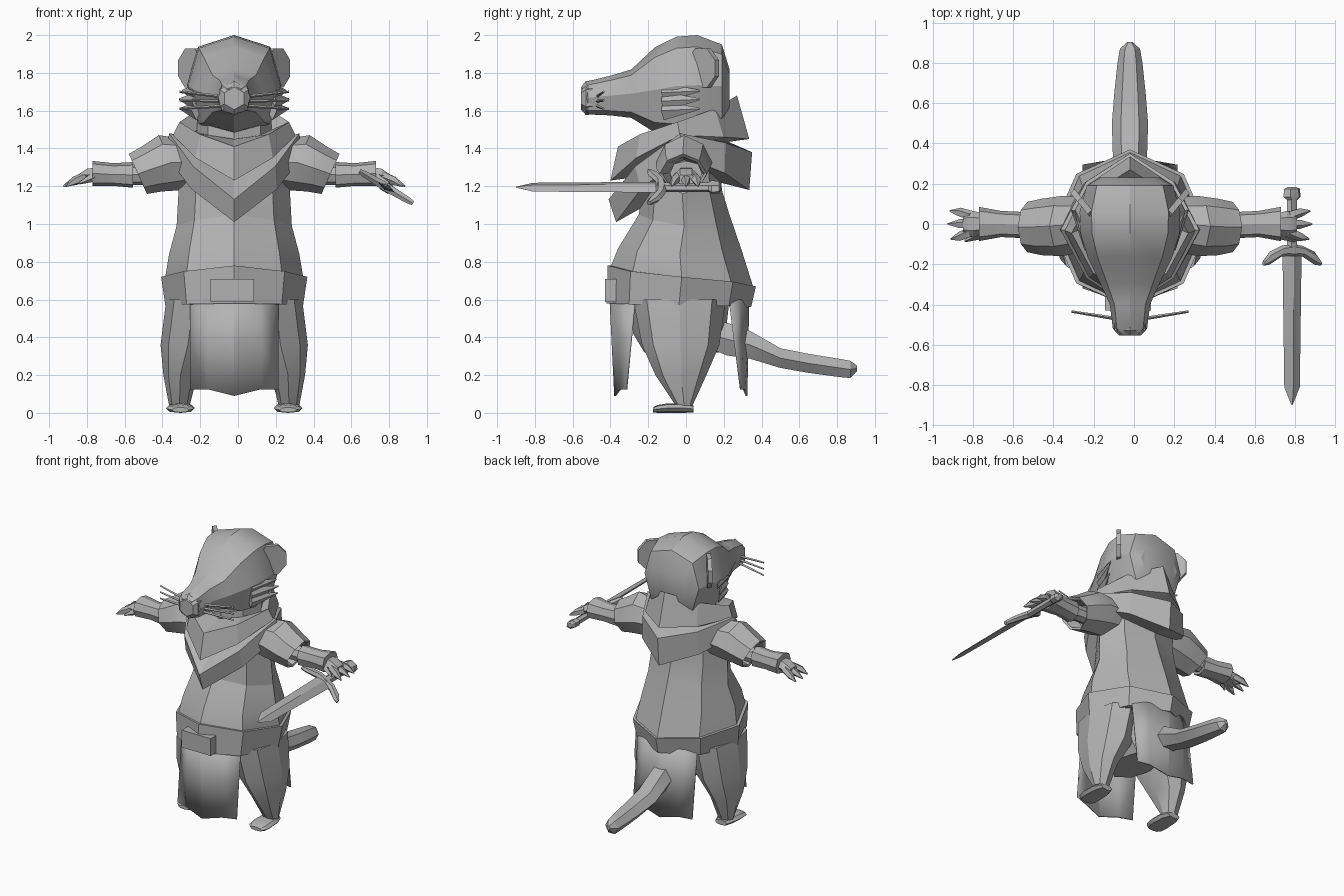
import bpy, bmesh, math
from mathutils import Vector

C = -0.02  # body centre line
grey = bpy.data.materials.new("grey")
grey.diffuse_color = (0.45, 0.45, 0.45, 1)


def loft(name, rings, closed=False, wrap=True, x=C, angle=28):
    """Skin a list of point rings; closed joins last ring to first."""
    bm = bmesh.new()
    vs = [[bm.verts.new(p) for p in r] for r in rings]
    n = len(vs[0])
    for i in range(len(vs) if closed else len(vs) - 1):
        a, b = vs[i], vs[(i + 1) % len(vs)]
        for j in range(n if wrap else n - 1):
            k = (j + 1) % n
            bm.faces.new((a[j], a[k], b[k], b[j]))
    if wrap and not closed:
        bm.faces.new(vs[0])
        bm.faces.new(vs[-1])
    bmesh.ops.recalc_face_normals(bm, faces=bm.faces)
    me = bpy.data.meshes.new(name)
    bm.to_mesh(me)
    bm.free()
    me.shade_smooth()
    me.set_sharp_from_angle(angle=math.radians(angle))
    me.materials.append(grey)
    ob = bpy.data.objects.new(name, me)
    ob.location.x = x
    bpy.context.collection.objects.link(ob)
    return ob


def tube(name, axis, sections, n=8, e=2.0, s=1, phase=0.0, shear=0.0, x=C):
    """Superelliptic sections (t, a, b, ra, rb) along one axis; s=-1 mirrors in x."""
    rings = []
    for t, a, b, ra, rb in sections:
        ring = []
        for i in range(n):
            w = math.tau * (i + phase) / n
            c, d = math.cos(w), math.sin(w)
            p = a + ra * math.copysign(abs(c) ** (2 / e), c)
            q = b + rb * math.copysign(abs(d) ** (2 / e), d)
            v = {"x": (t + shear * (q - b), p, q), "y": (p, t, q), "z": (p, q, t)}[axis]
            ring.append((s * v[0], v[1], v[2]))
        rings.append(ring)
    return loft(name, rings, x=x)


def spike(name, points, radii, n=4, flat=1.0):
    """Tapered rod through points."""
    pts = [Vector(p) for p in points]
    d = (pts[-1] - pts[0]).normalized()
    u = d.cross(Vector((0, 0, 1))).normalized()
    v = u.cross(d)
    rings = [[p + u * r * math.cos(math.tau * i / n) + v * r * flat * math.sin(math.tau * i / n)
              for i in range(n)] for p, r in zip(pts, radii)]
    return loft(name, rings)


def body_ring(hw, yf, yb, zf, zs, zb, k=0.69):
    """Eight points round the body: front, diagonals, sides and back."""
    ym = (yf + yb) / 2
    half = [(0, yf, zf), (k * hw, ym + k * (yf - ym), (zf + zs) / 2), (hw, ym, zs),
            (k * hw, ym + k * (yb - ym), (zb + zs) / 2), (0, yb, zb)]
    return half + [(-p[0], p[1], p[2]) for p in half[3:0:-1]]


# Tunic and belt
loft("tunic", [body_ring(*r) for r in (
    (.35, -.40, .33, .58, .57, .56), (.365, -.40, .355, .77, .72, .67),
    (.345, -.36, .295, .87, .84, .86), (.305, -.25, .23, 1.05, .99, 1.05),
    (.295, -.23, .19, 1.17, 1.17, 1.18), (.29, -.21, .18, 1.33, 1.36, 1.35),
    (.18, -.17, .16, 1.44, 1.47, 1.5))], angle=15)
loft("belt", [body_ring(*r) for r in (
    (.355, -.41, .335, .58, .57, .56), (.365, -.42, .345, .58, .57, .56),
    (.387, -.415, .37, .78, .72, .67), (.36, -.40, .35, .78, .72, .67))], closed=True)
tube("buckle", "y", [(-.43, -.01, .648, .115, .062), (-.34, -.01, .648, .115, .062)],
     n=4, e=1000, phase=.5)

# Cloth flaps
for name, yc, ye, yc2, ye2 in (("front_flap", -.405, -.275, -.38, -.32),
                               ("back_flap", .335, .235, .325, .295)):
    rows = []
    for t in (0, .45, 1):
        c, e = yc + (yc2 - yc) * t, ye + (ye2 - ye) * t
        m = c + (e - c) * .45
        zc, zd = .6 - .51 * t, .6 - .475 * t
        rows.append([(-.235, e, zd), (-.14, m, zd), (0, c, zc), (.14, m, zd), (.235, e, zd)])
    flap = loft(name, rows, wrap=False, angle=12)
    mod = flap.modifiers.new("thickness", "SOLIDIFY")
    mod.thickness = .01

# Pelvis and tail
loft("pelvis", [body_ring(*r) for r in (
    (.30, -.30, .23, .6, .6, .6), (.25, -.28, .21, .42, .42, .42), (.13, -.22, .18, .32, .32, .32))])
tube("tail", "y", [(.10, 0, .42, .06, .08), (.22, 0, .39, .075, .10), (.34, 0, .36, .085, .085),
                   (.50, 0, .29, .09, .06), (.65, 0, .262, .078, .058),
                   (.80, 0, .24, .062, .056), (.87, 0, .23, .05, .053),
                   (.905, 0, .235, .012, .018)], n=6)

# Cowl: two overlapping folded bands, pointed at front and back
loft("cowl_upper", [body_ring(*r, k=.63) for r in (
    (.21, -.19, .17, 1.45, 1.49, 1.58), (.29, -.36, .27, 1.41, 1.54, 1.68),
    (.325, -.40, .335, 1.23, 1.47, 1.45), (.25, -.25, .19, 1.25, 1.42, 1.43))],
    closed=True, angle=15)
loft("cowl_lower", [body_ring(*r, k=.63) for r in (
    (.27, -.25, .19, 1.25, 1.46, 1.45), (.345, -.41, .35, 1.13, 1.48, 1.38),
    (.36, -.37, .335, 1.01, 1.36, 1.18), (.29, -.21, .18, 1.10, 1.33, 1.22))],
    closed=True, angle=15)
tube("neck", "z", [(1.3, 0, 0, .19, .17), (1.6, 0, .02, .2, .18)])

# Head and snout
tube("head", "y", [
    (-.55, 0, 1.67, .05, .06), (-.52, 0, 1.668, .085, .088), (-.40, 0, 1.68, .10, .105),
    (-.29, 0, 1.69, .15, .128), (-.165, 0, 1.71, .21, .225), (-.05, 0, 1.73, .245, .262),
    (.06, 0, 1.735, .25, .265), (.19, 0, 1.73, .215, .22), (.23, 0, 1.71, .15, .11)], e=2.6)
tube("nose", "y", [(-.555, 0, 1.665, .06, .06), (-.53, 0, 1.667, .088, .09),
                   (-.495, 0, 1.67, .09, .09)], n=6, phase=.5)

for s in (1, -1):
    side = "right" if s > 0 else "left"
    # Ear: thin disc slanting out and back
    rings = []
    for off in (-.015, .015):
        rings.append([(s * (.225 + .066 * math.cos(w) + off * .7),
                       .09 + .08 * math.cos(w) - off * .7,
                       1.825 + .112 * math.sin(w))
                      for w in [math.tau * (i + .5) / 8 for i in range(8)]])
    loft("ear_" + side, rings)
    # Cheek fur and whiskers
    for i, (z, tx) in enumerate(((1.705, .275), (1.66, .29), (1.61, .285))):
        spike(f"cheek_fur_{side}_{i}", [(s * .20, -.12, z - .01), (s * tx, .07, z)],
              [.028, .003], flat=1.8)
        spike(f"whisker_{side}_{i}", [(s * .07, -.47, 1.675 - .025 * i),
                                      (s * .29, -.435, 1.70 - .045 * i)], [.009, .006])
    # Sleeve with open end, arm and cuff
    tube("sleeve_" + side, "x", [(.2, 0, 1.33, .13, .12), (.335, -.01, 1.325, .15, .145),
                                 (.44, -.015, 1.29, .14, .118), (.51, -.015, 1.265, .125, .106),
                                 (.50, -.015, 1.265, .11, .09), (.42, -.01, 1.27, .08, .07)],
         s=s, shear=.45, e=1.75)
    tube("arm_" + side, "x", [(.4, 0, 1.265, .055, .055), (.58, 0, 1.26, .05, .055)], s=s)
    tube("cuff_" + side, "x", [(.535, -.005, 1.26, .065, .068), (.64, 0, 1.262, .065, .06),
                               (.75, 0, 1.268, .085, .066)], s=s, e=2.5)
    # Hand with claws
    tube("hand_" + side, "x", [(.72, 0, 1.265, .05, .04), (.78, 0, 1.26, .065, .038),
                               (.83, 0, 1.235, .06, .028)], s=s, n=6)
    for i, (y0, y1, tip) in enumerate(((.04, .065, .895), (0, 0, .905), (-.04, -.075, .89))):
        spike(f"finger_{side}_{i}", [(s * .79, y0, 1.25), (s * .845, (y0 + y1) * .55, 1.228),
                                     (s * tip, y1, 1.2)], [.026, .024, .004], n=5)
    spike("thumb_" + side, [(s * .74, -.05, 1.25), (s * .82, -.085, 1.215)], [.026, .006])
    # Leg and foot
    tube("leg_" + side, "z", [(.60, .215, -.035, .145, .245), (.36, .245, -.028, .145, .205),
                              (.20, .285, -.027, .09, .135), (.04, .29, -.01, .055, .045)], s=s)
    tube("foot_" + side, "y", [(.04, .285, .021, .045, .019), (-.02, .285, .026, .07, .026),
                               (-.10, .285, .025, .076, .025), (-.15, .285, .021, .07, .021),
                               (-.175, .285, .016, .045, .013)], s=s, e=2.4)

# Sword, tilted about its length
sword = [
    tube("sword_blade", "y", [(-.90, 0, 0, .003, .003), (-.81, 0, 0, .045, .013),
                              (-.16, 0, 0, .055, .018)], n=4),
    tube("sword_grip", "y", [(-.15, 0, 0, .03, .024), (.12, 0, 0, .03, .024),
                             (.135, 0, 0, .05, .03), (.175, 0, 0, .045, .028),
                             (.185, 0, 0, .02, .015)], n=6),
    tube("sword_guard", "x", [(-.165, -.195, 0, .012, .014), (-.13, -.17, 0, .032, .02),
                              (-.06, -.135, 0, .027, .024), (0, -.13, 0, .032, .026),
                              (.06, -.135, 0, .027, .024), (.13, -.17, 0, .032, .02),
                              (.165, -.195, 0, .012, .014)], n=6)]
for ob in sword:
    ob.location = (.785, 0, 1.195)
    ob.rotation_euler.y = math.radians(31)
